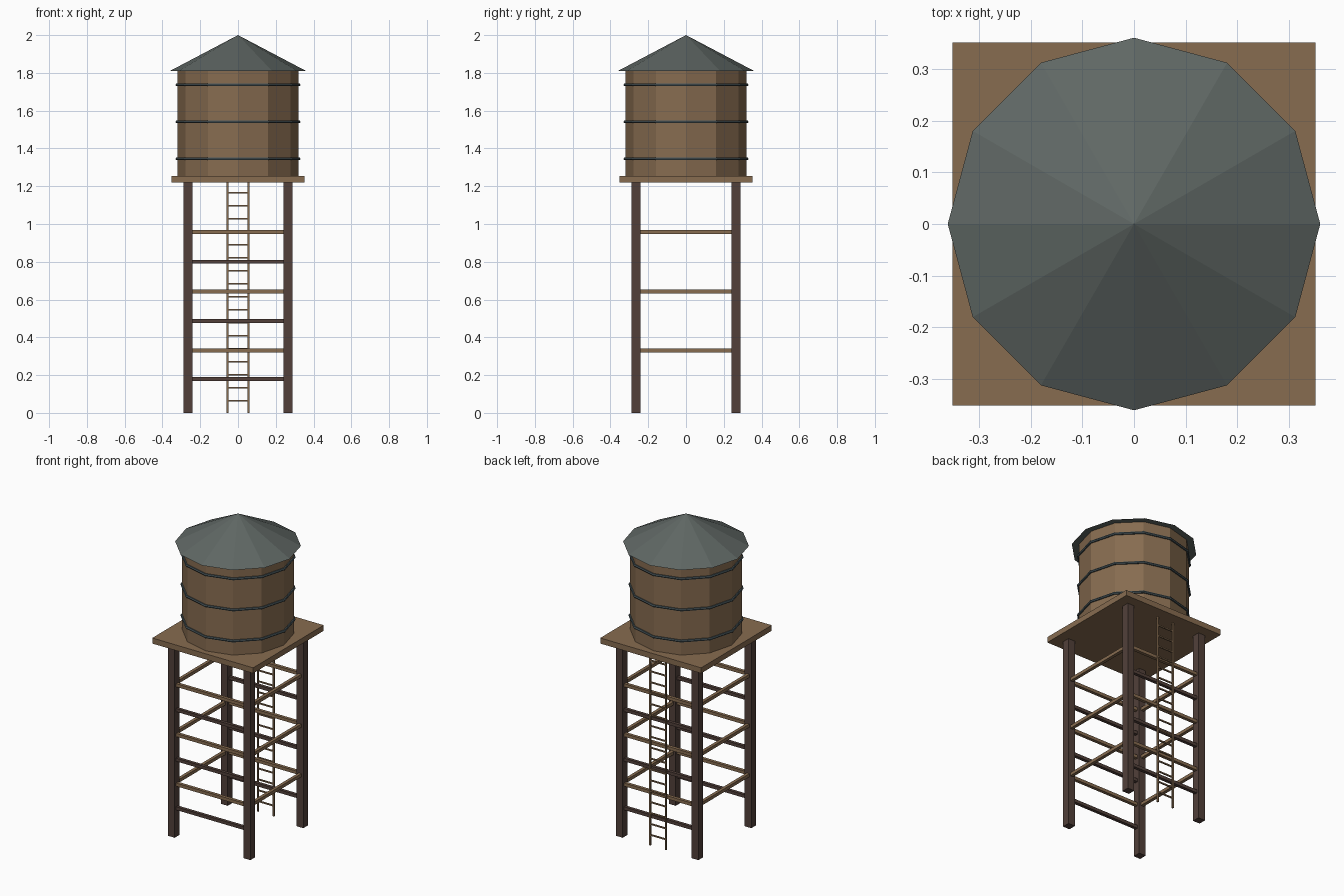
import bpy
import math
from mathutils import Vector

if "Cube" in bpy.data.objects:
    bpy.data.objects.remove(bpy.data.objects["Cube"], do_unlink=True)


def make_material(name, rgb):
    """Flat material from an 8-bit sRGB colour, stored as linear values."""
    linear = [((c / 255 + 0.055) / 1.055) ** 2.4 for c in rgb]
    mat = bpy.data.materials.new(name)
    mat.use_nodes = True
    mat.diffuse_color = (*linear, 1)
    mat.node_tree.nodes["Principled BSDF"].inputs["Base Color"].default_value = (*linear, 1)
    return mat


wood = make_material("tan wood", (135, 108, 80))
dark_wood = make_material("dark wood", (82, 64, 58))
roof_grey = make_material("roof grey", (95, 103, 100))
steel = make_material("dark steel", (70, 83, 87))


def finish(name, mat):
    obj = bpy.context.object
    obj.name = name
    obj.data.materials.append(mat)
    return obj


def box(name, centre, size, mat):
    bpy.ops.mesh.primitive_cube_add(size=1, location=centre)
    obj = finish(name, mat)
    for v in obj.data.vertices:
        v.co = v.co * Vector(size)
    return obj


SIDES = 12
LEG = 0.264          # leg centre from the axis
LEG_W = 0.048
DECK_Z = 1.22
TANK_Z = 1.255
EAVE_Z = 1.81
SPAN = 2 * LEG - LEG_W

# Legs
for sx in (-1, 1):
    for sy in (-1, 1):
        name = ("back" if sy > 0 else "front") + ("_left" if sx > 0 else "_right") + "_leg"
        box(name, (sx * LEG, sy * LEG, DECK_Z / 2), (LEG_W, LEG_W, DECK_Z), dark_wood)

# Tan braces on all four sides, dark braces on front and back
for s, face, side in ((-1, "front", "right"), (1, "back", "left")):
    for z in (0.33, 0.643, 0.957):
        box(face + "_brace", (0, s * LEG, z), (SPAN, 0.02, 0.02), wood)
        box(side + "_brace", (s * LEG, 0, z), (0.02, SPAN, 0.02), wood)
    for z in (0.18, 0.487, 0.8):
        box(face + "_dark_brace", (0, s * LEG, z), (SPAN, 0.02, 0.02), dark_wood)

# Ladder at the back
LADDER_Y = 0.278
for s, side in ((-1, "right"), (1, "left")):
    box("ladder_" + side + "_rail", (s * 0.055, LADDER_Y, DECK_Z / 2), (0.01, 0.01, DECK_Z), wood)
for i in range(17):
    box("ladder_rung", (0, LADDER_Y, 0.065 + i * 0.0688), (0.11, 0.008, 0.008), wood)

# Platform
box("platform", (0, 0, (DECK_Z + TANK_Z) / 2), (0.704, 0.704, TANK_Z - DECK_Z), wood)

# Tank
bpy.ops.mesh.primitive_cylinder_add(vertices=SIDES, radius=0.32, depth=EAVE_Z - TANK_Z,
                                    location=(0, 0, (EAVE_Z + TANK_Z) / 2))
finish("tank", wood)

# Hoops around the tank
for z in (1.345, 1.541, 1.737):
    bpy.ops.mesh.primitive_torus_add(major_segments=SIDES, minor_segments=6, major_radius=0.323,
                                     minor_radius=0.008, location=(0, 0, z))
    finish("tank_hoop", steel)

# Conical roof
bpy.ops.mesh.primitive_cone_add(vertices=SIDES, radius1=0.361, radius2=0, depth=2 - EAVE_Z,
                                location=(0, 0, (2 + EAVE_Z) / 2))
finish("roof", roof_grey)
